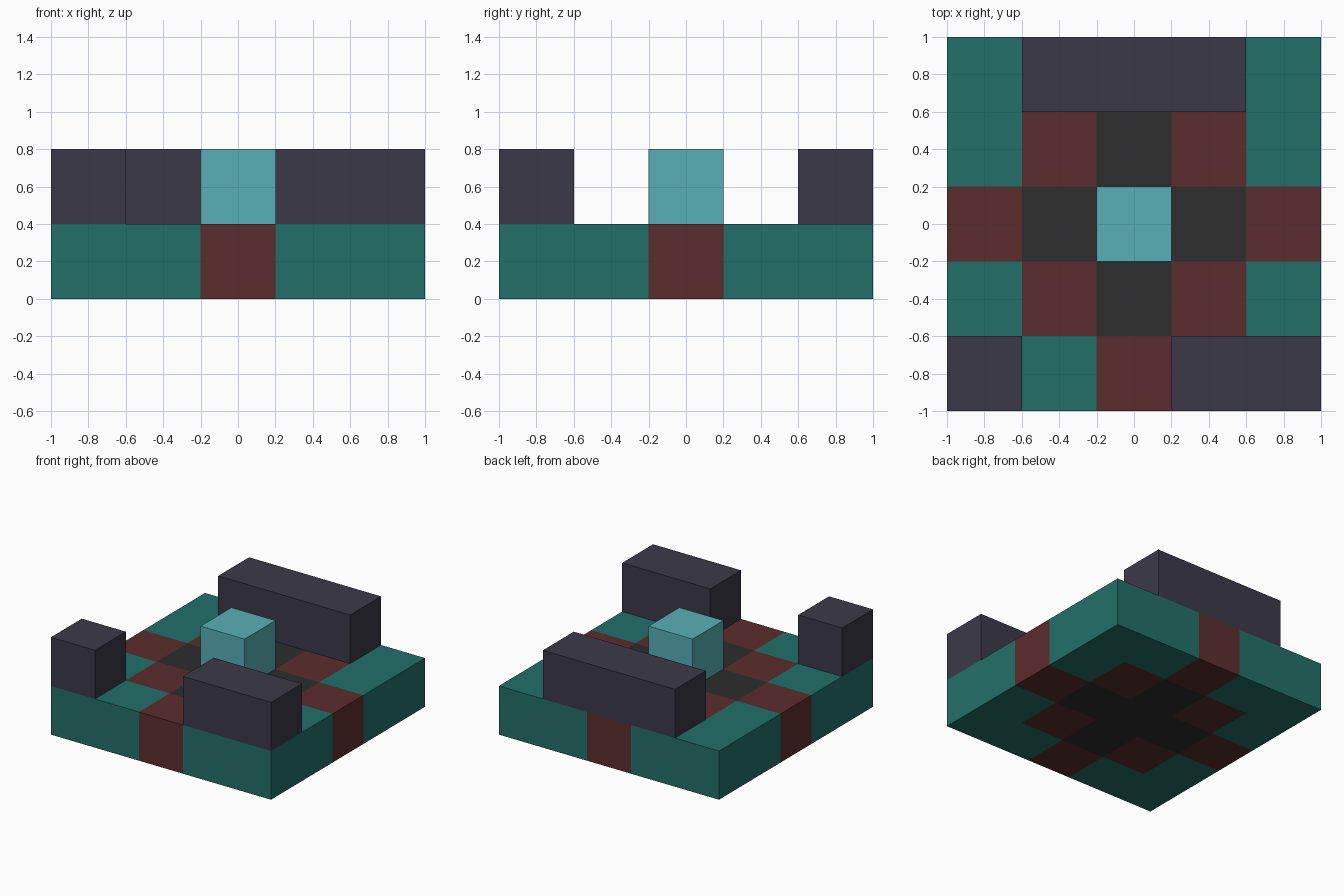
import bpy, bmesh
from mathutils import Vector

TILE = 0.4  # edge of one cell; the base is five cells wide

default = bpy.data.objects.get("Cube")
if default:
    bpy.data.objects.remove(default, do_unlink=True)


def make_material(name, rgb):
    """Flat material from an 8-bit display colour."""
    lin = [((c / 255 + 0.055) / 1.055) ** 2.4 for c in rgb]
    mat = bpy.data.materials.new(name)
    mat.use_nodes = True
    mat.diffuse_color = (*lin, 1)
    mat.node_tree.nodes["Principled BSDF"].inputs["Base Color"].default_value = (*lin, 1)
    return mat


charcoal = make_material("charcoal", (45, 45, 45))
maroon = make_material("maroon", (92, 45, 45))
teal = make_material("teal", (34, 112, 105))
slate = make_material("slate", (60, 57, 72))
cyan = make_material("cyan", (88, 175, 183))


def add_object(name, bm, materials):
    mesh = bpy.data.meshes.new(name)
    bm.to_mesh(mesh)
    bm.free()
    for mat in materials:
        mesh.materials.append(mat)
    obj = bpy.data.objects.new(name, mesh)
    bpy.context.collection.objects.link(obj)
    return obj


def cell(v):
    """Index of the cell, counted from the middle, that holds a coordinate."""
    return min(2, abs(round(v / TILE)))


# Tiled base: a slab whose tiles are coloured by their step distance from the middle
bm = bmesh.new()
bmesh.ops.create_grid(bm, x_segments=5, y_segments=5, size=1)
top = bmesh.ops.extrude_face_region(bm, geom=bm.faces[:], use_keep_orig=True)["geom"]
bmesh.ops.translate(bm, verts=[g for g in top if isinstance(g, bmesh.types.BMVert)],
                    vec=(0, 0, TILE))
bmesh.ops.recalc_face_normals(bm, faces=bm.faces)
for face in bm.faces:
    c = face.calc_center_median()
    steps = cell(c.x) + cell(c.y)
    face.material_index = 0 if steps < 2 else 1 if steps == 2 else 2
add_object("tiled_base", bm, [charcoal, maroon, teal])


def add_block(name, column, row, length, mat):
    """Block on the base, starting at a column and running along +x."""
    bm = bmesh.new()
    bmesh.ops.create_cube(bm, size=TILE)
    bmesh.ops.scale(bm, verts=bm.verts, vec=(length, 1, 1))
    middle = column + (length - 1) / 2
    bmesh.ops.translate(bm, verts=bm.verts,
                        vec=Vector((middle, row, 1.5)) * TILE)
    add_object(name, bm, [mat])


# Raised walls around the edge and the block in the middle
add_block("back_wall", -1, 2, 3, slate)
add_block("front_left_wall", 1, -2, 2, slate)
add_block("front_right_wall", -2, -2, 1, slate)
add_block("centre_block", 0, 0, 1, cyan)
